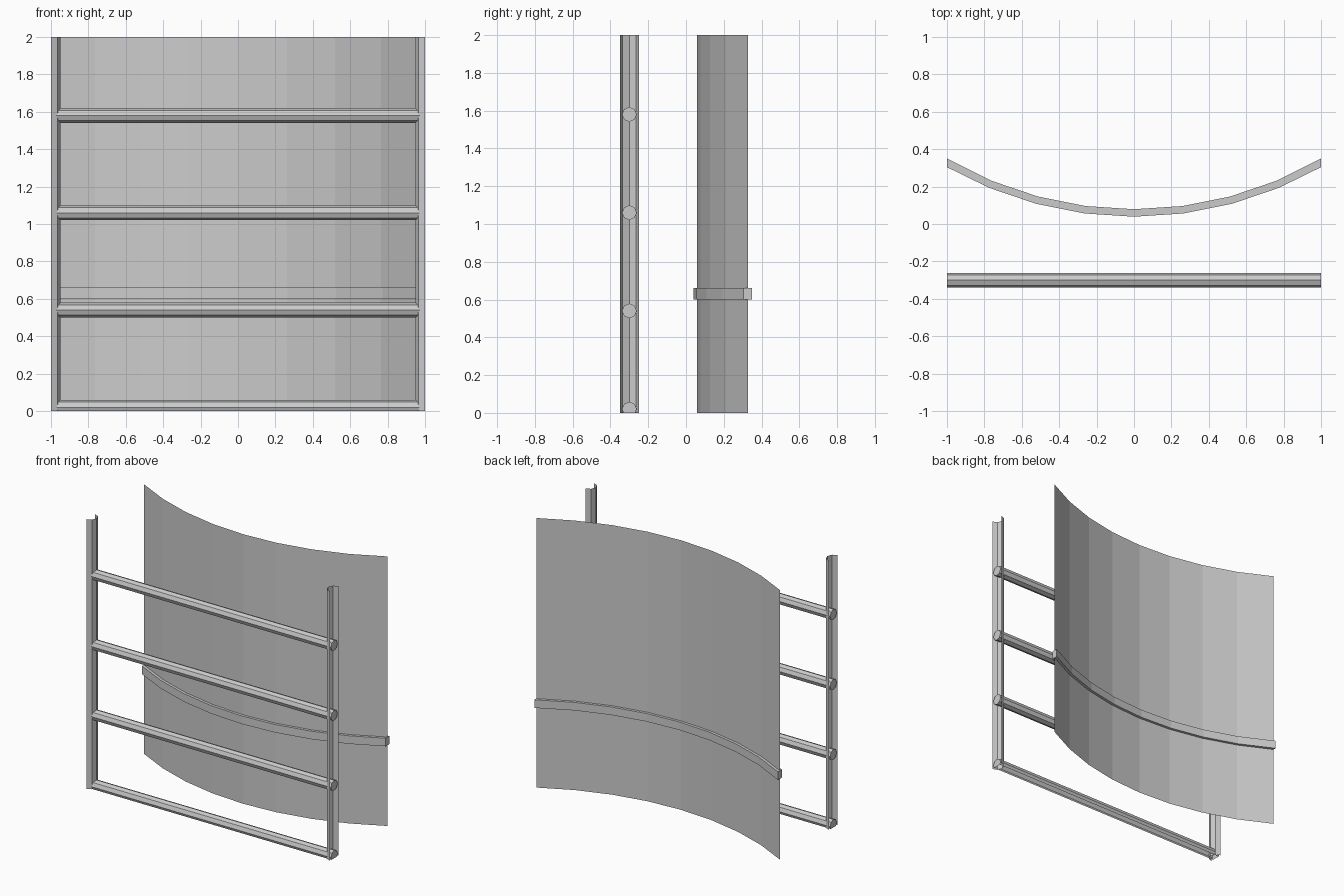
import bpy, bmesh
from math import pi, sin, cos, radians
from mathutils import Matrix

if "Cube" in bpy.data.objects:
    bpy.data.objects.remove(bpy.data.objects["Cube"])


def finish(bm, name):
    mesh = bpy.data.meshes.new(name)
    bm.to_mesh(mesh)
    bm.free()
    ob = bpy.data.objects.new(name, mesh)
    bpy.context.collection.objects.link(ob)
    return ob


def sheet(bm, profile, z0, z1):
    """Extrude an open or closed list of (x, y) points from z0 to z1."""
    lo = [bm.verts.new((x, y, z0)) for x, y in profile]
    hi = [bm.verts.new((x, y, z1)) for x, y in profile]
    for i in range(len(profile) - 1):
        bm.faces.new((lo[i], lo[i + 1], hi[i + 1], hi[i]))
    return lo, hi


# Upright posts: octagonal half pipes, open to the outside
def post(name, side):
    bm = bmesh.new()
    pts = [(side * (1 - 0.05 * cos(a)), -0.3 + 0.05 * sin(a))
           for a in (-pi / 2 + i * pi / 4 for i in range(5))]
    sheet(bm, pts if side < 0 else pts[::-1], 0, 2)
    if side < 0:
        bmesh.ops.reverse_faces(bm, faces=bm.faces[:])
    else:
        bmesh.ops.reverse_faces(bm, faces=bm.faces[:])
    bmesh.ops.recalc_face_normals(bm, faces=bm.faces[:])
    # outside of the pipe faces the middle of the fence
    if sum(f.normal.x * side for f in bm.faces) > 0:
        bmesh.ops.reverse_faces(bm, faces=bm.faces[:])
    finish(bm, name)


post("left_post", -1)
post("right_post", 1)

# Horizontal rungs: octagonal bars, the lowest one cut off at ground level
for i in range(4):
    bm = bmesh.new()
    m = Matrix.Translation((0, -0.3, 0.02 + 0.52 * i)) @ Matrix.Rotation(pi / 2, 4, 'Y')
    bmesh.ops.create_cone(bm, cap_ends=True, segments=8, radius1=0.039,
                          radius2=0.039, depth=2, matrix=m)
    if i == 0:
        bmesh.ops.bisect_plane(bm, geom=bm.verts[:] + bm.edges[:] + bm.faces[:],
                               plane_co=(0, 0, 0), plane_no=(0, 0, 1), clear_inner=True)
    finish(bm, f"rung_{i + 1}")

# Shared arc for the curved panel and its rail
R, Y0 = 2.0, 0.059
angles = [radians(-30 + 7.5 * i) for i in range(9)]


def arc(offset):
    pts = []
    for a in angles:
        x, y = R * sin(a), Y0 + R * (1 - cos(a))
        if abs(x) > 0.99:          # ends are cut square to the x axis
            pts.append((x, y - offset / cos(a)))
        else:
            pts.append((x + offset * sin(a), y - offset * cos(a)))
    return pts


# Curved panel: a thin sheet
bm = bmesh.new()
sheet(bm, arc(0), 0, 2)
finish(bm, "curved_panel")

# Rail wrapped along the panel
bm = bmesh.new()
loop = arc(0.02) + arc(-0.02)[::-1]
lo, hi = sheet(bm, loop + loop[:1], 0.6, 0.66)
n = len(angles)
for ring in (lo, hi):
    for i in range(n - 1):
        bm.faces.new((ring[i], ring[i + 1], ring[2 * n - 2 - i], ring[2 * n - 1 - i]))
bmesh.ops.remove_doubles(bm, verts=bm.verts[:], dist=1e-5)
bmesh.ops.recalc_face_normals(bm, faces=bm.faces[:])
finish(bm, "panel_rail")
